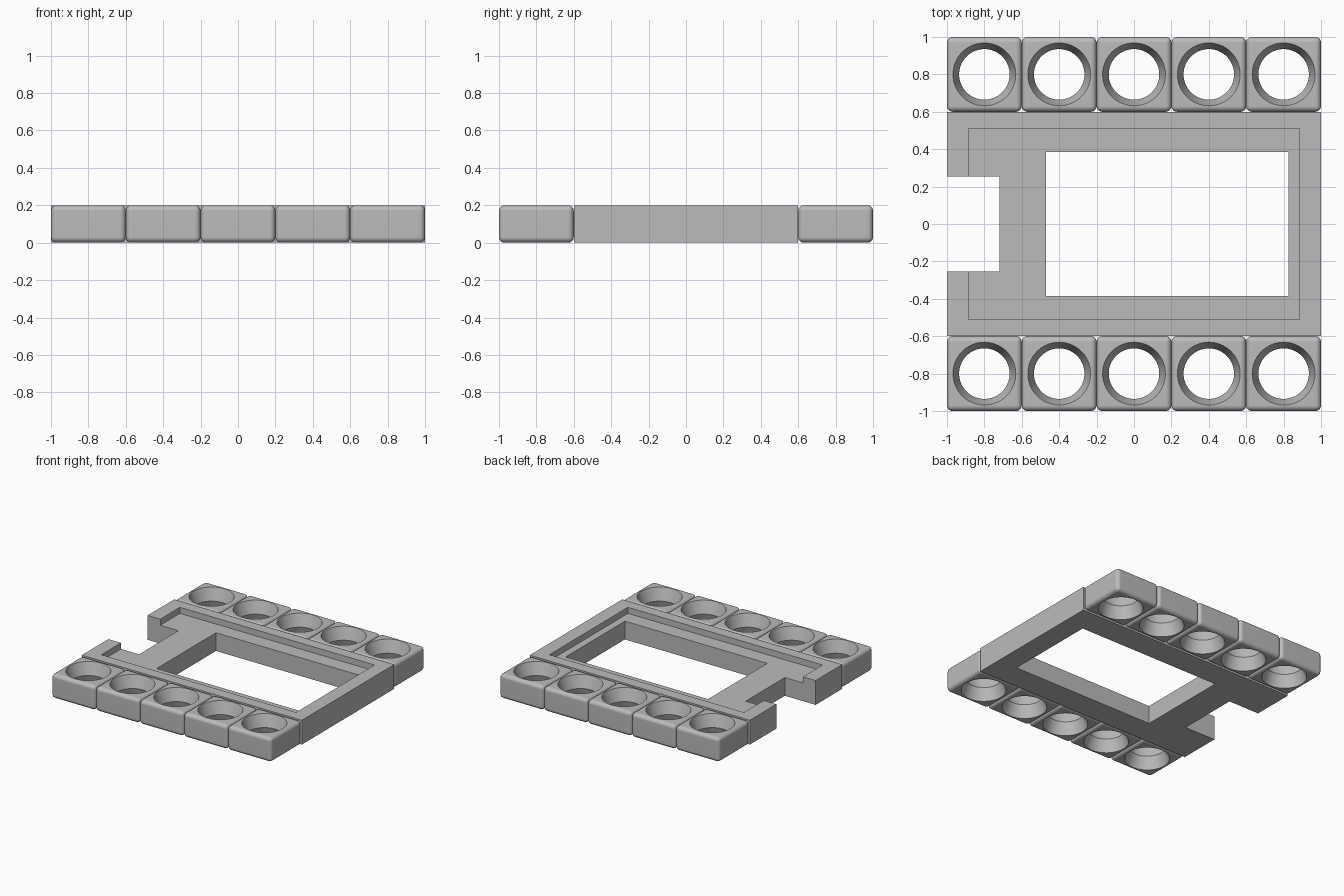
import bpy
import bmesh
import math

old = bpy.data.objects.get("Cube")
if old:
    bpy.data.objects.remove(old, do_unlink=True)

# Single plain grey
GREY = (0.5, 0.5, 0.5, 1.0)
grey = bpy.data.materials.new("plain_grey")
grey.use_nodes = True
grey.diffuse_color = GREY
grey.node_tree.nodes["Principled BSDF"].inputs["Base Color"].default_value = GREY

HEIGHT = 0.2
CELL = 0.4


def add_object(name, bm):
    bmesh.ops.recalc_face_normals(bm, faces=bm.faces)
    mesh = bpy.data.meshes.new(name)
    bm.to_mesh(mesh)
    bm.free()
    mesh.materials.append(grey)
    obj = bpy.data.objects.new(name, mesh)
    bpy.context.collection.objects.link(obj)
    return obj


def box(name, x0, x1, y0, y1, z0, z1, round_edge=0):
    bm = bmesh.new()
    bmesh.ops.create_cube(bm, size=1)
    for v in bm.verts:
        v.co.x = x1 if v.co.x > 0 else x0
        v.co.y = y1 if v.co.y > 0 else y0
        v.co.z = z1 if v.co.z > 0 else z0
    if round_edge:
        bmesh.ops.bevel(bm, geom=bm.edges[:], offset=round_edge, segments=4,
                        profile=0.5, affect='EDGES')
    return add_object(name, bm)


def lathe(name, profile, sides=64):
    """Closed solid of revolution from (radius, z) pairs."""
    bm = bmesh.new()
    rings = []
    for r, z in profile:
        rings.append([bm.verts.new((r * math.cos(a), r * math.sin(a), z))
                      for a in (math.tau * i / sides for i in range(sides))])
    for low, high in zip(rings, rings[1:]):
        for i in range(sides):
            j = (i + 1) % sides
            bm.faces.new((low[i], low[j], high[j], high[i]))
    bm.faces.new(rings[0])
    bm.faces.new(rings[-1])
    return add_object(name, bm)


def activate(obj):
    bpy.ops.object.select_all(action='DESELECT')
    obj.select_set(True)
    bpy.context.view_layer.objects.active = obj


def cut(obj, cutter):
    mod = obj.modifiers.new("cut", 'BOOLEAN')
    mod.operation = 'DIFFERENCE'
    mod.solver = 'EXACT'
    mod.object = cutter
    activate(obj)
    bpy.ops.object.modifier_apply(modifier=mod.name)
    bpy.data.objects.remove(cutter, do_unlink=True)


# Central tray: shallow recess, window and side notch
tray = box("tray_frame", -1, 1, -0.6, 0.6, 0, HEIGHT)
cut(tray, box("recess", -0.885, 0.885, -0.51, 0.51, 0.15, 0.3))
cut(tray, box("window", -0.47, 0.825, -0.385, 0.385, -0.1, 0.3))
cut(tray, box("notch", -1.1, -0.72, -0.255, 0.255, -0.1, 0.3))

# Rounded socket block with a hole narrowing to a waist at mid height
half = CELL / 2
block = box("socket_block", -half, half, -half, half, 0, HEIGHT, 0.03)
RIM, WAIST, EXTRA = 0.168, 0.135, 0.02
wide = RIM + (RIM - WAIST) * EXTRA / (HEIGHT / 2)
cut(block, lathe("hole", [(wide, -EXTRA), (WAIST, HEIGHT / 2),
                          (wide, HEIGHT + EXTRA)]))
activate(block)
bpy.ops.object.shade_smooth_by_angle(angle=math.radians(30))

# Five blocks along the front and five along the back
for side, y in (("front", -0.8), ("back", 0.8)):
    for i in range(5):
        copy = bpy.data.objects.new(f"{side}_socket_{i + 1}", block.data)
        copy.location = ((i - 2) * CELL, y, 0)
        bpy.context.collection.objects.link(copy)
        weighted = copy.modifiers.new("flat_tops", 'WEIGHTED_NORMAL')
        weighted.keep_sharp = True
bpy.data.objects.remove(block, do_unlink=True)
